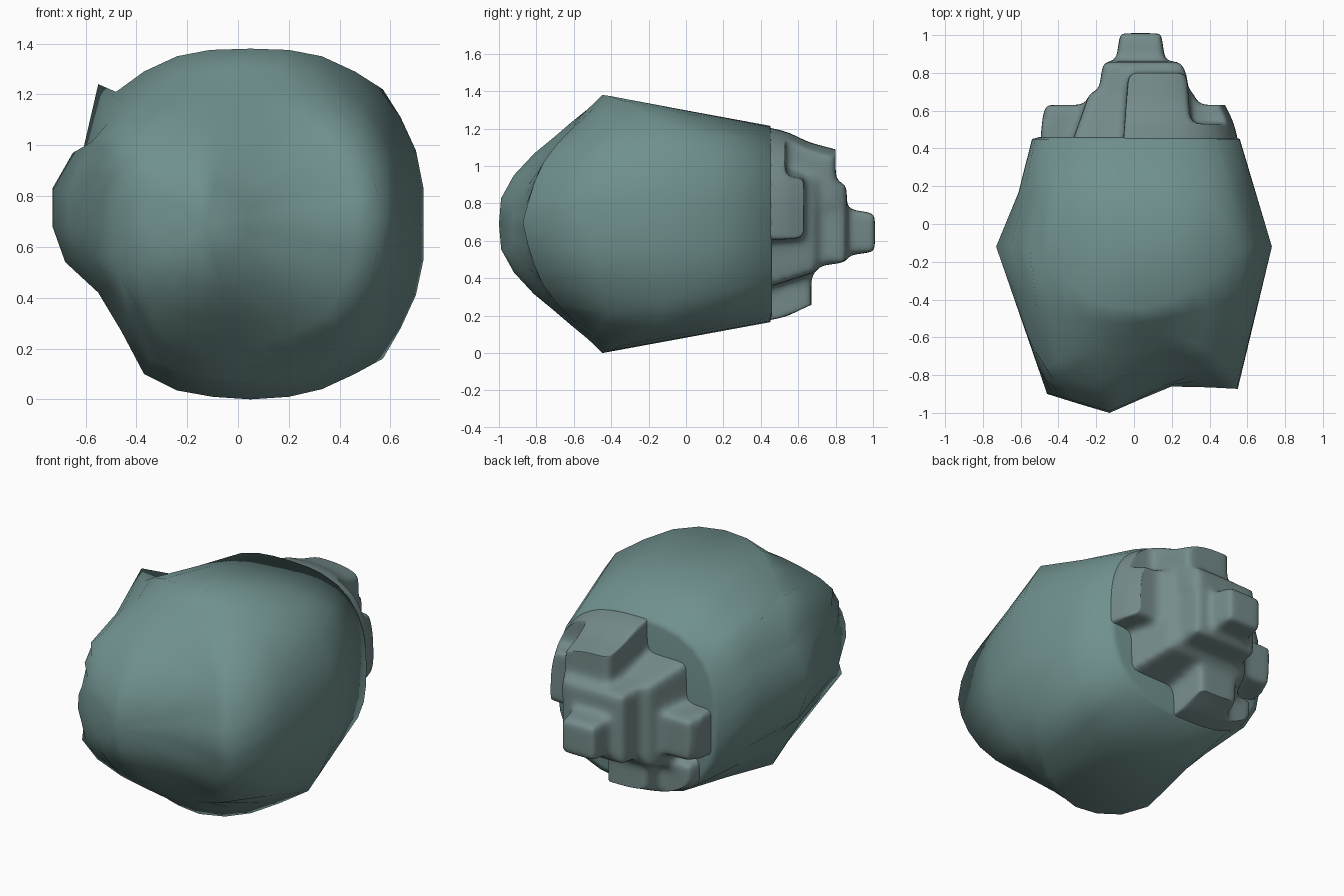
import bpy, bmesh, math

if "Cube" in bpy.data.objects:
    bpy.data.objects.remove(bpy.data.objects["Cube"])


def interp(pts, v):
    """Piecewise linear lookup."""
    if v <= pts[0][0]:
        return pts[0][1]
    for (a, fa), (b, fb) in zip(pts, pts[1:]):
        if v <= b:
            return fa + (fb - fa) * (v - a) / (b - a)
    return pts[-1][1]


def finish(name, bm, color):
    bmesh.ops.recalc_face_normals(bm, faces=bm.faces)
    me = bpy.data.meshes.new(name)
    bm.to_mesh(me)
    bm.free()
    ob = bpy.data.objects.new(name, me)
    bpy.context.collection.objects.link(ob)
    mat = bpy.data.materials.new(name + "_color")
    mat.diffuse_color = color
    mat.use_nodes = True
    mat.node_tree.nodes["Principled BSDF"].inputs["Base Color"].default_value = mat.diffuse_color
    me.materials.append(mat)
    bpy.ops.object.select_all(action='DESELECT')
    ob.select_set(True)
    bpy.context.view_layer.objects.active = ob
    bpy.ops.object.shade_smooth_by_angle(angle=math.radians(80))
    return ob


# Widest outline of the body, seen from the front (x, z)
outline = [(.73, .7), (.73, .83), (.7, .98), (.64, 1.11), (.57, 1.22), (.46, 1.29),
           (.33, 1.35), (.2, 1.375), (.05, 1.38), (-.11, 1.375), (-.24, 1.35),
           (-.37, 1.29), (-.48, 1.21), (-.55, 1.24), (-.61, .98), (-.65, .97),
           (-.73, .83), (-.73, .68), (-.68, .54), (-.55, .42), (-.46, .27),
           (-.37, .1), (-.24, .035), (-.1, .01), (.05, 0), (.2, .01), (.33, .04),
           (.46, .1), (.57, .16), (.64, .28), (.7, .41), (.73, .55)]
# Same outline without the pointed upper-left corner
plain = list(outline)
plain[13:16] = [(-.56, 1.13), (-.63, 1.05), (-.68, .95)]
# Front bulge seen from above, and its fall-off with height (centre, right corner)
bulge = [(-.73, -.12), (-.46, -.9), (-.3, -.95), (-.13, -1), (.03, -.93),
         (.2, -.86), (.38, -.865), (.55, -.875), (.73, -.12)]
fall_mid = [(0, 1), (.16, .98), (.32, .79), (.5, .39), (.69, 0)]
fall_right = [(0, 1), (.16, .9), (.3, .79), (.45, .54), (.69, 0)]
CX, CZ = -.13, .69


def front_y(x, z):
    d = abs(z - CZ)
    w = min(1, max(0, x / .5))
    h = interp(fall_mid, d) * (1 - w) + interp(fall_right, d) * w
    return -.45 + (interp(bulge, x) + .45) * h


def ring_y(x):
    return -.45 + .33 * min(1, (x / .58) ** 2)


def rear_radius(c, s):
    """Superellipse radius of the squarish rear outline."""
    return (abs(c / .55) ** 2.7 + abs(s / .525) ** 2.7) ** (-1 / 2.7)


def back_point(x, z):
    a = math.atan2(z - CZ, x)
    c, s = math.cos(a), math.sin(a)
    r = rear_radius(c, s)
    return .01 + r * c, CZ + r * s


# Body: front dome rings, widest ring, then tapering rear rings
rings = []
for s in (.2, .38, .55, .68, .79):
    ring = []
    for x, z in plain:
        px, pz = CX + (x - CX) * s, CZ + (z - CZ) * s
        ring.append((px, front_y(px, pz), pz))
    rings.append(ring)
widest = [(x, ring_y(x), z) for x, z in outline]
# Straight facets between the last dome ring and the widest ring
rings.append([tuple((p + q) / 2 for p, q in zip(a, (b[0], ring_y(b[0]), b[1])))
              for a, b in zip(rings[-1], plain)])
rings.append(widest)
for t in (.5, 1):
    ring = []
    for x, z in plain:
        bx, bz = back_point(x, z)
        y = ring_y(x)
        tx = .62 if x < 0 and t == .5 else t
        ring.append((x + (bx - x) * tx, y + (.45 - y) * t, z + (bz - z) * t))
    rings.append(ring)
rings.append([(.01 + (x - .01) * .93, .46, CZ + (z - CZ) * .93) for x, y, z in rings[-1]])

bm = bmesh.new()
loops = [[bm.verts.new(p) for p in ring] for ring in rings]
n = len(outline)
for a, b in zip(loops, loops[1:]):
    for i in range(n):
        bm.faces.new((a[i], a[(i + 1) % n], b[(i + 1) % n], b[i]))
for loop, tip in ((loops[0], (CX, -1, CZ)), (loops[-1], (.01, .44, CZ))):
    v = bm.verts.new(tip)
    for i in range(n):
        bm.faces.new((loop[i], loop[(i + 1) % n], v))
finish("body", bm, (.16, .28, .27, 1))

# Stepped tail: tapered blocks fused, trimmed to the tapering hull and softened
blocks = [  # x0, x1, z0, z1, rear y, taper
    (-.34, .42, .34, 1.02, .70, .72),   # core
    (-.23, .32, .42, .97, .86, .76),    # inner step
    (-.16, .23, .46, .83, 1.01, .56),   # tip
    (-.06, .31, .75, 1.24, .80, .84),   # top block
    (.20, .58, .60, .95, .63, .92),     # right block
    (.15, .53, .85, 1.2, .53, .92),     # upper right block
    (-.50, -.2, .47, .77, .63, .85),    # left block
    (-.22, .10, .13, .50, .67, .84),    # bottom block
    (-.42, -.1, .13, .44, .54, .9),     # lower left block
]
bm = bmesh.new()
for x0, x1, z0, z1, y1, k in blocks:
    cx, cz = (x0 + x1) / 2, (z0 + z1) / 2
    for v in bmesh.ops.create_cube(bm, size=1)["verts"]:
        f = k if v.co.y > 0 else 1
        v.co = (cx + v.co.x * (x1 - x0) * f, y1 if v.co.y > 0 else .4,
                cz + v.co.z * (z1 - z0) * f)
tail = finish("stepped_tail", bm, (.18, .26, .26, 1))
rm = tail.modifiers.new("fuse", 'REMESH')
rm.mode = 'VOXEL'
rm.voxel_size = .018
rm.use_smooth_shade = True
bpy.ops.object.convert(target='MESH')
tail = bpy.context.view_layer.objects.active

hull = [(.38, .99), (.44, .985), (.54, .94), (.66, .83), (.8, .76), (1, .7)]
for v in tail.data.vertices:
    dx, dz = v.co.x - .01, v.co.z - CZ
    r = math.hypot(dx, dz)
    if r > .01:
        limit = rear_radius(dx / r, dz / r) * interp(hull, v.co.y)
        if r > limit:
            v.co.x = .01 + dx * limit / r
            v.co.z = CZ + dz * limit / r
sm = tail.modifiers.new("soften", 'SMOOTH')
sm.factor = .5
sm.iterations = 20
